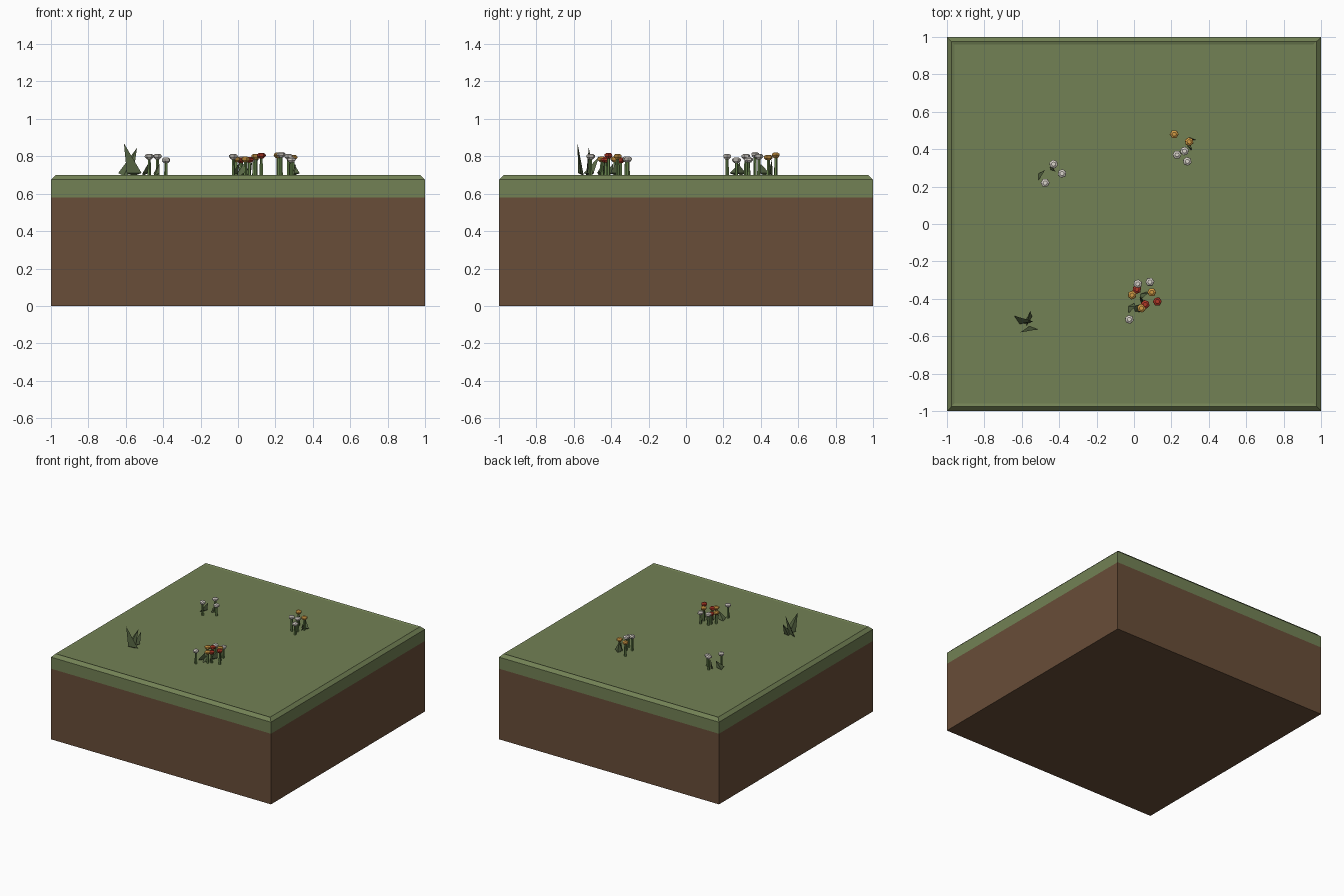
import bpy, bmesh
from math import cos, sin, pi, radians
from mathutils import Vector

if "Cube" in bpy.data.objects:
    bpy.data.objects.remove(bpy.data.objects["Cube"])


def material(name, rgb):
    m = bpy.data.materials.new(name)
    m.diffuse_color = (*rgb, 1)
    m.use_nodes = True
    m.node_tree.nodes["Principled BSDF"].inputs["Base Color"].default_value = m.diffuse_color
    return m


DIRT = material("dirt", (0.14, 0.075, 0.04))
GRASS = material("grass", (0.17, 0.22, 0.09))
LEAF = material("leaf", (0.10, 0.14, 0.06))
STEM = material("stem", (0.13, 0.22, 0.07))
PETALS = {"white": material("white", (0.7, 0.66, 0.6)),
          "yellow": material("yellow", (0.65, 0.33, 0.06)),
          "red": material("red", (0.45, 0.04, 0.02))}
TOP = 0.695


def finish(bm, name, mat):
    bmesh.ops.recalc_face_normals(bm, faces=bm.faces)
    me = bpy.data.meshes.new(name)
    bm.to_mesh(me)
    bm.free()
    me.materials.append(mat)
    ob = bpy.data.objects.new(name, me)
    bpy.context.collection.objects.link(ob)
    return ob


def loft(name, mat, profile, sides, centre=(0, 0), spin=0.0, bottom=True):
    """Stack of polygon rings (radius, z), capped top and bottom."""
    bm = bmesh.new()
    rings = []
    for r, z in profile:
        rings.append([bm.verts.new((centre[0] + r * cos(spin + 2 * pi * i / sides),
                                    centre[1] + r * sin(spin + 2 * pi * i / sides), z))
                      for i in range(sides)])
    for a, b in zip(rings, rings[1:]):
        for i in range(sides):
            j = (i + 1) % sides
            bm.faces.new((a[i], a[j], b[j], b[i]))
    if bottom:
        bm.faces.new(rings[0][::-1])
    bm.faces.new(rings[-1])
    return finish(bm, name, mat)


def blades(name, specs):
    """Folded pointed leaves: (base x, base y, tip x, tip y, tip z, width, facing degrees)."""
    bm = bmesh.new()
    for x, y, tx, ty, tz, w, ang in specs:
        d = Vector((cos(radians(ang)), sin(radians(ang)), 0))
        n = Vector((-d.y, d.x, 0))
        base = Vector((x, y, TOP))
        left = bm.verts.new(base - d * w / 2 + Vector((0, 0, 0.015)))
        right = bm.verts.new(base + d * w / 2 + Vector((0, 0, 0.015)))
        mid = bm.verts.new(base + n * w * 0.3)
        tip = bm.verts.new((tx, ty, tz))
        bm.faces.new((left, mid, tip))
        bm.faces.new((mid, right, tip))
        bm.faces.new((right, left, tip))
        bm.faces.new((left, right, mid))
    return finish(bm, name, LEAF)


# ground block: dirt below, turf with chamfered rim above
S = 2 ** 0.5
loft("dirt_block", DIRT, [(S, 0), (S, 0.58)], 4, spin=pi / 4)
loft("grass_layer", GRASS, [(S, 0.58), (S, 0.675), (0.975 * S, 0.70), (0.96 * S, TOP)],
     4, spin=pi / 4)

# flowers: x, y, head height, colour
flowers = [
    (-0.475, 0.22, 0.80, "white"), (-0.43, 0.32, 0.80, "white"), (-0.385, 0.27, 0.78, "white"),
    (0.215, 0.48, 0.807, "yellow"), (0.295, 0.44, 0.795, "yellow"), (0.27, 0.39, 0.80, "white"),
    (0.23, 0.37, 0.81, "white"), (0.285, 0.335, 0.782, "white"),
    (0.02, -0.32, 0.785, "white"), (0.085, -0.31, 0.785, "white"), (-0.025, -0.51, 0.80, "white"),
    (0.015, -0.35, 0.78, "red"), (0.125, -0.415, 0.805, "red"), (0.06, -0.43, 0.782, "red"),
    (-0.01, -0.38, 0.785, "yellow"), (0.095, -0.365, 0.80, "yellow"), (0.04, -0.45, 0.785, "yellow"),
]
for k, (x, y, z, col) in enumerate(flowers):
    loft(f"flower_stem_{k}", STEM, [(0.010, TOP), (0.008, z - 0.01)], 5, (x, y), k)
    loft(f"flower_head_{k}", PETALS[col],
         [(0.012, z - 0.016), (0.024, z - 0.004), (0.023, z + 0.006), (0.012, z + 0.013)],
         6, (x, y), k * 0.7)

# leaves at the foot of each flower clump
blades("left_clump_leaves", [(-0.495, 0.26, -0.475, 0.29, 0.77, 0.06, 60),
                             (-0.435, 0.30, -0.42, 0.28, 0.76, 0.05, 130)])
blades("back_clump_leaves", [(0.30, 0.445, 0.285, 0.46, 0.785, 0.06, 10),
                             (0.30, 0.42, 0.31, 0.40, 0.76, 0.05, 100)])
blades("front_clump_leaves", [(-0.015, -0.45, 0.01, -0.44, 0.77, 0.06, 60),
                              (0.015, -0.455, 0.03, -0.43, 0.76, 0.05, 140),
                              (0.05, -0.385, 0.075, -0.37, 0.77, 0.06, 50),
                              (0.05, -0.41, 0.03, -0.39, 0.76, 0.05, 120)])

# tall grass tuft
blades("grass_tuft", [(-0.60, -0.51, -0.54, -0.52, 0.845, 0.09, 155),
                      (-0.555, -0.57, -0.61, -0.58, 0.87, 0.08, 10),
                      (-0.56, -0.52, -0.555, -0.465, 0.80, 0.06, 60)])
